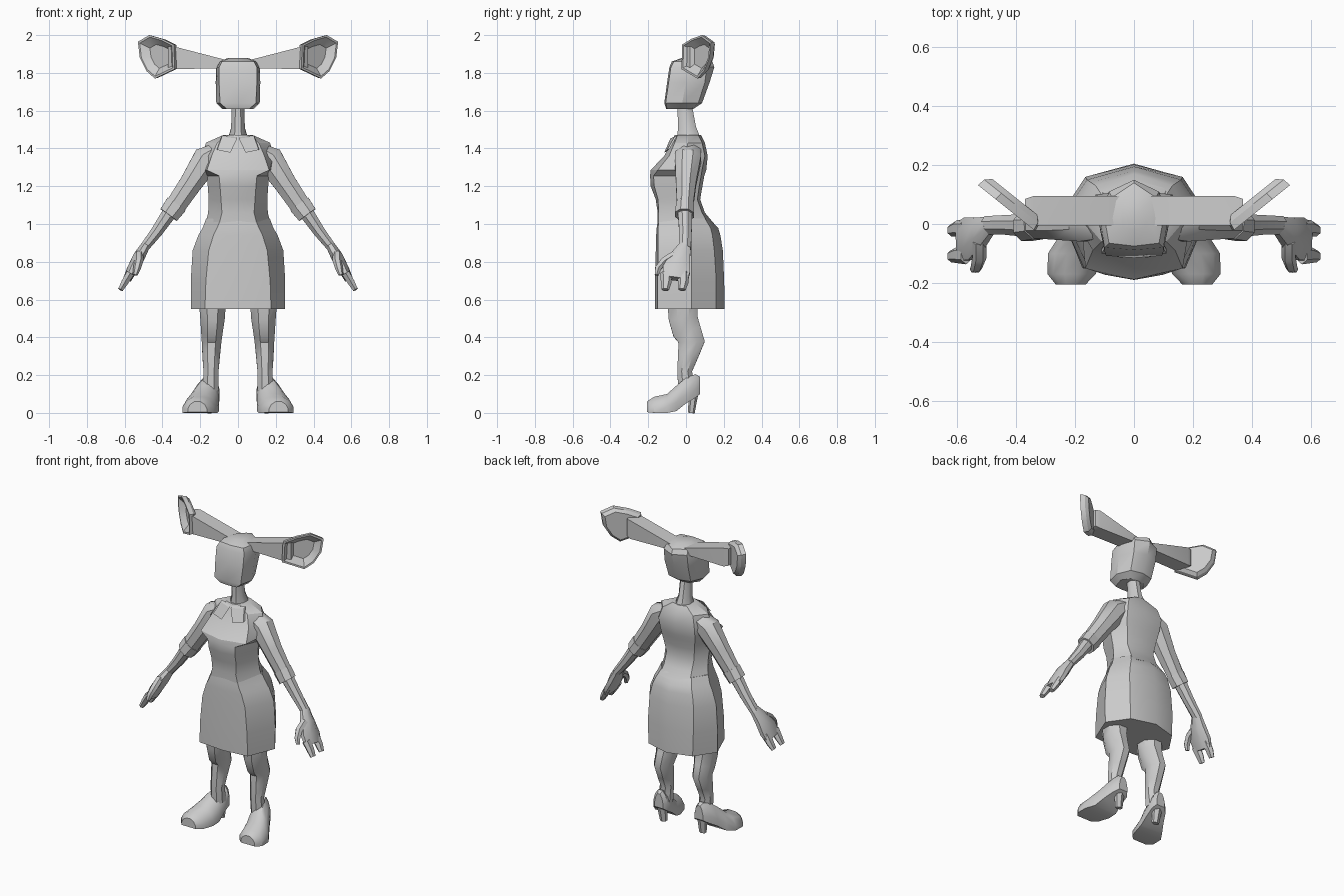
import bpy, bmesh, math
from mathutils import Vector

grey = bpy.data.materials.new("plain grey")
grey.diffuse_color = (0.6, 0.6, 0.6, 1)


def loft(name, rings, mirror=False, angle=32):
    """Skin a list of equal-length rings and close both ends."""
    bm = bmesh.new()
    vs = [[bm.verts.new(p) for p in r] for r in rings]
    n = len(rings[0])
    for a, b in zip(vs, vs[1:]):
        for i in range(n):
            j = (i + 1) % n
            bm.faces.new((a[i], a[j], b[j], b[i]))
    bm.faces.new(vs[0][::-1])
    bm.faces.new(vs[-1])
    bmesh.ops.recalc_face_normals(bm, faces=bm.faces)
    me = bpy.data.meshes.new(name)
    bm.to_mesh(me)
    bm.free()
    me.materials.append(grey)
    ob = bpy.data.objects.new(name, me)
    bpy.context.collection.objects.link(ob)
    bpy.ops.object.select_all(action='DESELECT')
    ob.select_set(True)
    bpy.context.view_layer.objects.active = ob
    bpy.ops.object.shade_smooth_by_angle(angle=math.radians(angle))
    if mirror:
        ob.modifiers.new("Mirror", 'MIRROR')
    return ob


def body(name, rows):
    """Symmetric stack: z, front y, front edge xy, side xy, back edge xy, back y."""
    rings = []
    for z, fy, ex, ey, sx, sy, bx, by, cy in rows:
        half = [(ex, ey), (sx, sy), (bx, by)]
        pts = [(0, fy)] + half + [(0, cy)] + [(-x, y) for x, y in half[::-1]]
        rings.append([(x, y, z) for x, y in pts])
    return loft(name, rings)


def tube(name, path, n=8, ref=(0, 1, 0), mirror=True):
    """Oval tube along x, y, z, radius across, radius along ref."""
    pts = [Vector(p[:3]) for p in path]
    rings = []
    for i, p in enumerate(path):
        t = (pts[min(i + 1, len(pts) - 1)] - pts[max(i - 1, 0)]).normalized()
        v = Vector(ref)
        v = (v - t * v.dot(t)).normalized()
        u = v.cross(t)
        rings.append([pts[i] + u * p[3] * math.cos(a) + v * p[4] * math.sin(a)
                      for a in (2 * math.pi * (k + .5) / n for k in range(n))])
    return loft(name, rings, mirror, 40)


# Head and neck
body("head", [
    (1.61, -.105, .06, -.10, .085, -.02, .05, .03, .04),
    (1.64, -.115, .095, -.108, .115, -.02, .08, .065, .085),
    (1.75, -.10, .10, -.092, .118, 0, .085, .10, .125),
    (1.83, -.088, .10, -.08, .116, .02, .085, .11, .15),
    (1.86, -.075, .085, -.065, .10, .02, .075, .09, .14),
    (1.88, -.02, .04, -.01, .05, .02, .04, .06, .09)])
tube("neck", [(0, .015, 1.44, .06, .07), (0, .005, 1.51, .039, .052),
              (0, -.008, 1.64, .037, .04)], mirror=False)

# Ear stalks, widening outward
loft("ear_stalk", [[(x, y0, z0), (x, y1, z0), (x, y1, z1), (x, y0, z1)]
                   for x, y0, y1, z0, z1 in [(.05, -.005, .095, 1.825, 1.865),
                                             (.34, -.005, .095, 1.82, 1.94),
                                             (.37, .02, .085, 1.83, 1.94)]], True)

# Cupped ears, angled backward
outline = [(.335, 1.82), (.34, 1.95), (.40, 1.98), (.47, 2.0), (.53, 1.965),
           (.52, 1.88), (.485, 1.81), (.44, 1.77)]
normal = Vector((-.03, .036, 0))


def ear_ring(scale, push):
    return [Vector((.435 + (x - .435) * scale,
                    -.02 + (.095 + (x - .435) * scale) * .8,
                    1.89 + (z - 1.89) * scale)) + normal * push for x, z in outline]


loft("ear", [ear_ring(.8, 1), ear_ring(.96, .6), ear_ring(1, 0),
             ear_ring(.9, 0), ear_ring(.55, .7)], True, 30)

# Shirt with an overhanging bust
body("shirt", [
    (1.00, -.15, .10, -.145, .172, .01, .11, .12, .15),
    (1.06, -.15, .085, -.145, .158, 0, .10, .085, .10),
    (1.13, -.16, .09, -.148, .155, -.01, .10, .06, .075),
    (1.20, -.187, .095, -.168, .16, -.02, .11, .07, .087),
    (1.255, -.19, .10, -.172, .165, -.02, .12, .08, .097),
    (1.285, -.188, .165, -.15, .178, -.01, .125, .085, .107),
    (1.36, -.115, .14, -.09, .19, 0, .13, .10, .115),
    (1.43, -.078, .11, -.06, .17, .01, .11, .085, .10),
    (1.47, -.06, .05, -.045, .08, .01, .05, .065, .08)])

# Skirt
body("skirt", [
    (.55, -.165, .175, -.15, .248, .03, .16, .16, .205),
    (.70, -.165, .17, -.15, .25, .03, .165, .16, .202),
    (.86, -.16, .155, -.148, .24, .03, .16, .15, .195),
    (.94, -.158, .13, -.148, .21, .025, .145, .14, .182),
    (.98, -.155, .11, -.148, .187, .02, .13, .13, .17),
    (1.03, -.148, .09, -.142, .168, .01, .11, .10, .122)])

# Collar flaps lying on the shirt
flap = [(.005, -.068, 1.46), (.085, -.045, 1.47), (.11, -.085, 1.40), (.04, -.10, 1.385)]
loft("collar", [[(x, y + d, z + d / 2) for x, y, z in flap] for d in (0, -.015)], True)

# Sleeves and rolled cuffs
tube("sleeve", [(.11, .015, 1.385, .05, .07), (.165, .01, 1.345, .08, .075),
                (.25, 0, 1.215, .064, .058), (.335, -.005, 1.09, .058, .046)])
tube("cuff", [(.325, -.005, 1.105, .064, .05), (.367, -.008, 1.048, .058, .054)])

# Forearms and hands
tube("forearm", [(.355, -.005, 1.07, .042, .042), (.43, -.003, .96, .034, .036),
                 (.50, -.005, .87, .026, .034)])
tube("palm", [(.49, -.005, .885, .026, .034), (.525, -.03, .825, .034, .058),
              (.56, -.05, .76, .03, .08), (.585, -.058, .71, .024, .072)])
for label, y, tip in (("front_finger", -.105, -.11), ("back_finger", -.015, -.022)):
    tube(label, [(.57, y, .74, .024, .032), (.60, y, .69, .021, .028),
                 (.622, tip, .652, .015, .02)], 6)
tube("thumb", [(.525, -.06, .84, .022, .024), (.525, -.115, .805, .022, .024),
               (.535, -.148, .765, .019, .02), (.545, -.155, .73, .012, .013)],
     6, ref=(1, 0, 0))

# Legs
tube("leg", [(.135, -.018, .60, .078, .088), (.135, -.015, .50, .07, .083),
             (.138, .005, .43, .061, .082), (.14, .03, .375, .056, .075),
             (.142, .01, .30, .05, .058), (.143, -.007, .22, .043, .042),
             (.145, .005, .12, .045, .05)])

# Shoes: y, centre x, half width, bottom, top
shoe = [(-.206, .215, .05, .004, .06), (-.17, .212, .082, 0, .085),
        (-.10, .20, .092, 0, .10), (-.05, .18, .08, .01, .145),
        (0, .165, .065, .05, .185), (.05, .15, .052, .08, .205),
        (.075, .145, .03, .10, .19)]
rings = []
for y, cx, w, b, t in shoe:
    prof = [(1, 0), (1, .35), (.75, .75), (.3, 1), (-.3, 1), (-.75, .75), (-1, .35), (-1, 0)]
    rings.append([(cx + w * u, y, b + (t - b) * v) for u, v in prof])
loft("shoe", rings, True, 40)
tube("shoe_heel", [(.147, .035, .13, .04, .036), (.145, .035, .06, .03, .022),
                   (.142, .028, 0, .024, .018)], 6)
